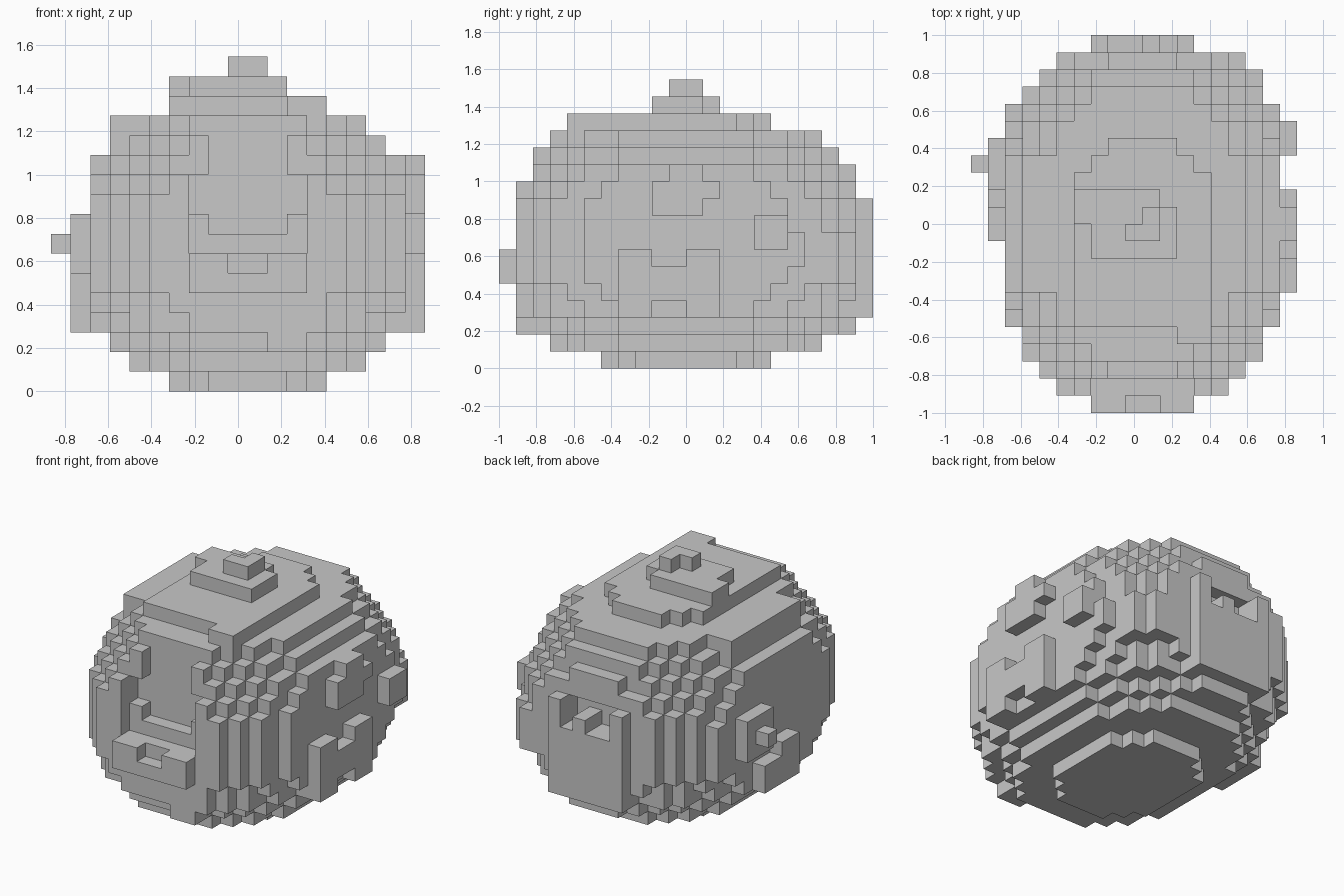
import bpy, bmesh
from itertools import product
from mathutils import Vector

if "Cube" in bpy.data.objects:
    bpy.data.objects.remove(bpy.data.objects["Cube"], do_unlink=True)

UNIT = 1 / 11  # edge length of one block


def box(x0, x1, y0, y1, z0, z1):
    """Set of grid cells between the given cell edges."""
    return set(product(range(x0, x1), range(y0, y1), range(z0, z1)))


def disc(layer, half_x, half_y):
    """One elliptical layer of cells, with its tips cut flat."""
    return {(i, j, layer) for i, j, _ in box(-8, 8, -10, 10, 0, 1)
            if ((i + .5) / half_x) ** 2 + ((j + .5) / half_y) ** 2 < 1}


# Rounded body, stacked layer by layer
ends = [(4.2, 5.2), (6.2, 8.2), (7.2, 9.2), (8.2, 10.3), (8.6, 10.6)]
top = [(8.6, 10.5), (8.3, 9.9), (7.3, 9.2), (6.2, 8.2), (4.2, 5.2)]
cells = set()
for layer, size in enumerate(ends + [(9.2, 11.2)] * 5 + top):
    cells |= disc(layer, *size)

# Uneven spots on the rim
cells |= box(-7, -5, -4, 4, 13, 14) | box(-2, 2, 9, 10, 11, 12)
cells |= box(1, 3, -10, -9, 2, 3) | box(3, 4, -10, -9, 3, 4) | box(-2, 2, 9, 10, 2, 3)
cells |= box(-8, -7, 6, 7, 5, 9) | box(7, 8, 6, 7, 6, 8)
cells |= box(6, 7, 8, 9, 5, 8) | box(5, 6, 9, 10, 5, 8)

# Peak
cells |= box(-3, 2, -2, 1, 15, 16) | box(-4, 1, 0, 2, 15, 16)
cells |= box(-1, 1, -1, 0, 16, 17) | box(0, 1, 0, 1, 16, 17)

# Front: stepped hollow, brow above and notched lip below
cells -= box(-3, 3, -11, -9, 7, 11)
cells -= box(-3, 3, -9, -8, 9, 11)
cells -= box(-2, 2, -11, -8, 8, 14)
cells |= box(-4, 2, -6, -2, 14, 15) | box(2, 4, -7, -3, 13, 15)
cells |= box(-3, 3, -11, -10, 5, 7) - box(-1, 1, -11, -10, 6, 7)

# Back: raised slab with a hollow and a stub
cells |= box(-3, 3, 10, 11, 3, 10)
cells -= box(-2, 2, 9, 11, 8, 10)
cells |= box(0, 1, 9, 11, 8, 9)

# Left side bumps
cells |= box(8, 9, -4, 2, 3, 7)
cells -= box(8, 9, -2, 0, 6, 7) | box(8, 9, -2, 0, 3, 4)
cells |= box(8, 9, -2, 1, 9, 11) | box(8, 9, -1, 1, 11, 12) | box(8, 9, 1, 2, 10, 11)
cells |= box(8, 9, 4, 6, 7, 9)

# Right side bumps
cells |= box(-9, -8, 2, 5, 6, 9) | box(-10, -9, 3, 4, 7, 8)
cells |= box(-9, -8, -1, 3, 3, 5) | box(-9, -8, -1, 1, 5, 6)

# Skin: one square for each exposed side of a cell
bm = bmesh.new()
corners = {}


def corner(p):
    key = tuple(round(c * 2) for c in p)
    if key not in corners:
        corners[key] = bm.verts.new(((p.x + .5) * UNIT, p.y * UNIT, p.z * UNIT))
    return corners[key]


for cell in sorted(cells):
    centre = Vector(cell) + Vector((.5, .5, .5))
    for axis, sign in product(range(3), (-1, 1)):
        n, u = Vector(), Vector()
        n[axis] = sign
        u[(axis + 1) % 3] = 1
        neighbour = list(cell)
        neighbour[axis] += sign
        if tuple(neighbour) in cells:
            continue
        v = n.cross(u)
        ring = [(-1, -1), (1, -1), (1, 1), (-1, 1)]
        bm.faces.new([corner(centre + (n + u * a + v * b) / 2) for a, b in ring])

mesh = bpy.data.meshes.new("boulder")
bm.to_mesh(mesh)
bm.free()
boulder = bpy.data.objects.new("boulder", mesh)
bpy.context.collection.objects.link(boulder)

# Stone colour
stone = bpy.data.materials.new("stone grey")
stone.use_nodes = True
colour = (.58, .58, .58, 1)
stone.diffuse_color = colour
stone.node_tree.nodes["Principled BSDF"].inputs["Base Color"].default_value = colour
mesh.materials.append(stone)
